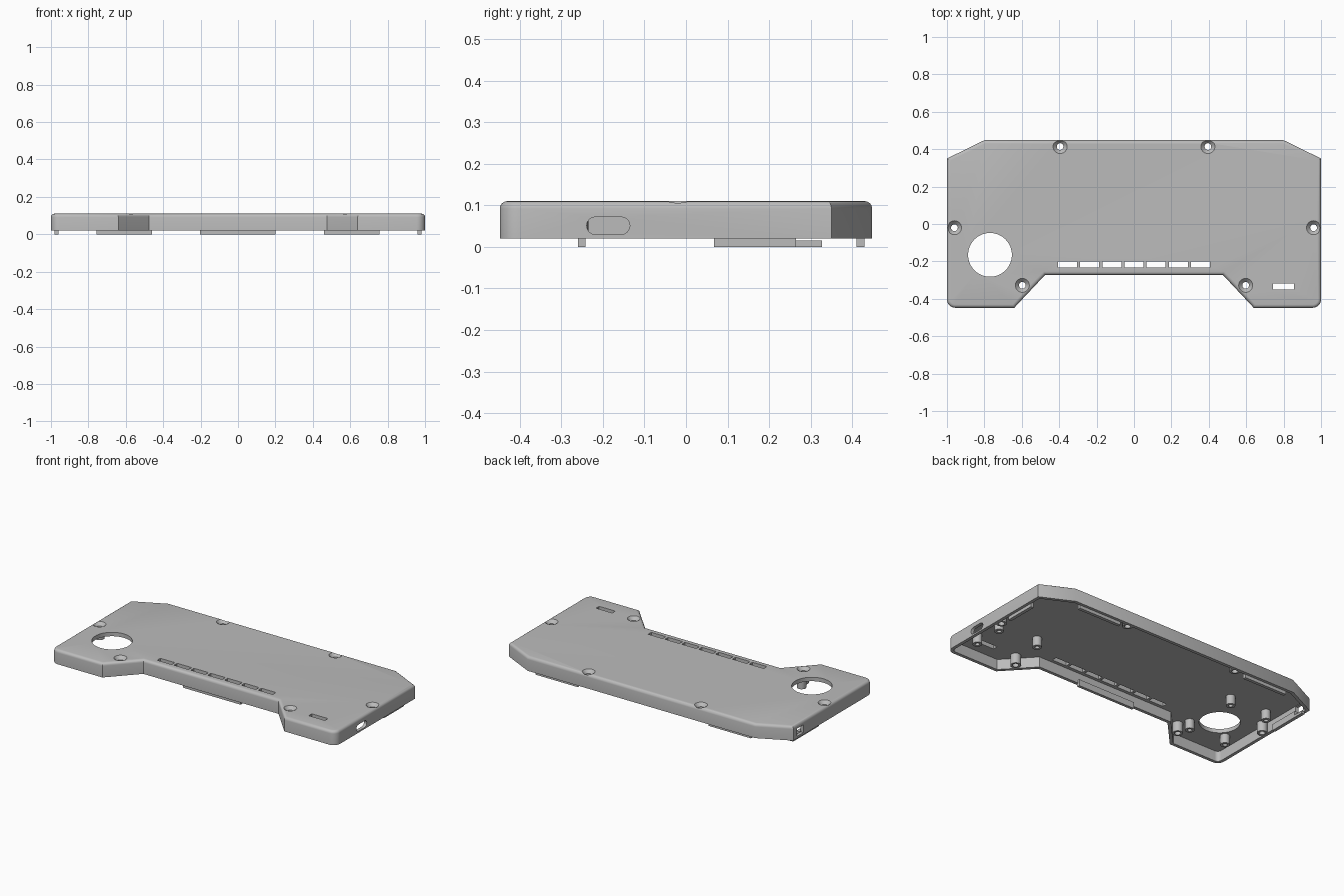
import bpy
import bmesh
from math import cos, sin, pi, radians
from mathutils import Vector, Matrix
from mathutils.geometry import intersect_line_line_2d, intersect_line_line

if "Cube" in bpy.data.objects:
    bpy.data.objects.remove(bpy.data.objects["Cube"], do_unlink=True)

TOP, RIM, WALL, PLATE = 0.11, 0.02, 0.02, 0.025

grey = bpy.data.materials.new("matte grey plastic")
grey.use_nodes = True
colour = (0.5, 0.5, 0.5, 1)
grey.diffuse_color = colour
grey.node_tree.nodes["Principled BSDF"].inputs["Base Color"].default_value = colour


def finish(bm, name):
    bmesh.ops.recalc_face_normals(bm, faces=bm.faces)
    mesh = bpy.data.meshes.new(name)
    bm.to_mesh(mesh)
    bm.free()
    ob = bpy.data.objects.new(name, mesh)
    bpy.context.collection.objects.link(ob)
    mesh.materials.append(grey)
    return ob


def prism(name, points, lo, hi, axis="z", fillet=0):
    """Extrude a flat outline from lo to hi, optionally rounding the upper rim."""
    place = (lambda p, h: (p[0], p[1], h)) if axis == "z" else (lambda p, h: (h, p[0], p[1]))
    bm = bmesh.new()
    base = bm.faces.new([bm.verts.new(place(p, lo)) for p in points])
    top = bm.faces.new([bm.verts.new(place(p, hi)) for p in points])
    lower, upper = list(base.verts), list(top.verts)
    for i in range(len(points)):
        bm.faces.new((lower[i - 1], lower[i], upper[i], upper[i - 1]))
    if fillet:
        bmesh.ops.recalc_face_normals(bm, faces=bm.faces)
        bmesh.ops.bevel(bm, geom=list(top.edges), offset=fillet, segments=4,
                        profile=0.5, affect="EDGES")
    return finish(bm, name)


def box(name, x0, x1, y0, y1, z0, z1):
    return prism(name, [(x0, y0), (x1, y0), (x1, y1), (x0, y1)], z0, z1)


def cone(name, x, y, z0, z1, r0, r1, sides=32):
    bm = bmesh.new()
    bmesh.ops.create_cone(bm, cap_ends=True, segments=sides, radius1=r0, radius2=r1,
                          depth=z1 - z0, matrix=Matrix.Translation((x, y, (z0 + z1) / 2)))
    return finish(bm, name)


def tube(name, x, y, z0, z1, inner, outer):
    bm = bmesh.new()
    corners = [(inner, z0), (outer, z0), (outer, z1), (inner, z1)]
    vs = [bm.verts.new((x + r, y, z)) for r, z in corners]
    edges = [bm.edges.new((vs[i - 1], vs[i])) for i in range(4)]
    bmesh.ops.spin(bm, geom=vs + edges, cent=(x, y, 0), axis=(0, 0, 1),
                   angle=2 * pi, steps=24)
    bmesh.ops.remove_doubles(bm, verts=bm.verts, dist=1e-5)
    return finish(bm, name)


def arc(x, y, r, start, end, steps=8):
    angles = [radians(start + (end - start) * i / steps) for i in range(steps + 1)]
    return [(x + r * cos(a), y + r * sin(a)) for a in angles]


def inset(points, d):
    """Shift each side of a counter-clockwise outline inwards by d."""
    lines = []
    for i, p in enumerate(points):
        a, b = Vector((*points[i - 1], 0)), Vector((*p, 0))
        n = Vector((a.y - b.y, b.x - a.x, 0)).normalized() * d
        lines.append((a + n, b + n))
    result = []
    for i in range(len(lines)):
        hit = intersect_line_line(*lines[i], *lines[(i + 1) % len(lines)])[0]
        result.append((hit.x, hit.y))
    return result


def cut(body, cutter):
    mod = body.modifiers.new("cut", "BOOLEAN")
    mod.operation, mod.solver, mod.object = "DIFFERENCE", "EXACT", cutter
    bpy.context.view_layer.objects.active = body
    bpy.ops.object.modifier_apply(modifier=mod.name)
    bpy.data.objects.remove(cutter, do_unlink=True)


# Outer shell outline: clipped back corners, rounded front corners, front recess
right_half = [(0.475, -0.272), (0.64, -0.448)]
right_half += arc(0.955, -0.403, 0.045, -90, 0)
right_half += [(1, 0.35), (0.8, 0.448)]
outline = right_half + [(-x, y) for x, y in reversed(right_half)]
shell = prism("shell", outline, RIM, TOP, fillet=0.018)
cut(shell, prism("cavity", inset(outline, WALL), -0.1, TOP - PLATE))

# Round opening, vents and small slot in the top plate
cut(shell, cone("round_opening", -0.77, -0.165, 0.05, 0.2, 0.117, 0.117, 64))
for i in range(-3, 4):
    x = i * 0.1185
    cut(shell, box("vent", x - 0.051, x + 0.051, -0.232, -0.2, 0.05, 0.2))
cut(shell, box("small_slot", 0.742, 0.856, -0.35, -0.319, 0.05, 0.2))

# Side ports: a rounded one on one end, a square one on the other
port = arc(-0.156, 0.051, 0.021, -90, 90) + arc(-0.218, 0.051, 0.021, 90, 270)
cut(shell, prism("rounded_port", port, 0.9, 1.1, axis="x"))
cut(shell, box("square_port", -1.1, -0.9, 0.25, 0.315, 0.033, 0.082))

# Countersunk screw holes with hollow posts beneath
screws = [(s * x, y) for s in (-1, 1) for x, y in ((0.395, 0.414), (0.96, -0.02), (0.597, -0.328))]
for x, y in screws:
    cut(shell, cone("screw_hole", x, y, -0.1, 0.2, 0.018, 0.018))
    cut(shell, cone("countersink", x, y, 0.09, 0.13, 0.018, 0.057))
    tube("screw_post", x, y, RIM + 0.002, 0.088, 0.018, 0.03)

# Board mounting posts
posts = [(x, y) for x in (-0.89, -0.63) for y in (-0.262, 0.097)]
posts += [(0.91, -0.1), (0.91, -0.29), (0.63, -0.1)]
for x, y in posts:
    tube("board_post", x, y, 0.026, 0.088, 0.013, 0.027)

# Locating lips that hang below the rim on the inner walls
for side, s in (("left", 1), ("right", -1)):
    x0, x1 = sorted((s * 0.46, s * 0.757))
    box("back_lip_" + side, x0, x1, 0.41, 0.43, 0, 0.04)
    x0, x1 = sorted((s * 0.961, s * 0.982))
    box("side_lip_" + side, x0, x1, 0.067, 0.265, 0, 0.04)
box("port_lip", -0.982, -0.961, 0.26, 0.327, 0, 0.015)
box("front_lip", -0.203, 0.2, -0.26, -0.242, 0, 0.04)

# Smooth rounded surfaces while keeping hard edges
bpy.ops.object.select_all(action="DESELECT")
for ob in bpy.context.collection.objects:
    if ob.type == "MESH" and ob.data.materials and ob.data.materials[0] == grey:
        ob.select_set(True)
        bpy.context.view_layer.objects.active = ob
bpy.ops.object.shade_smooth_by_angle(angle=radians(30))
